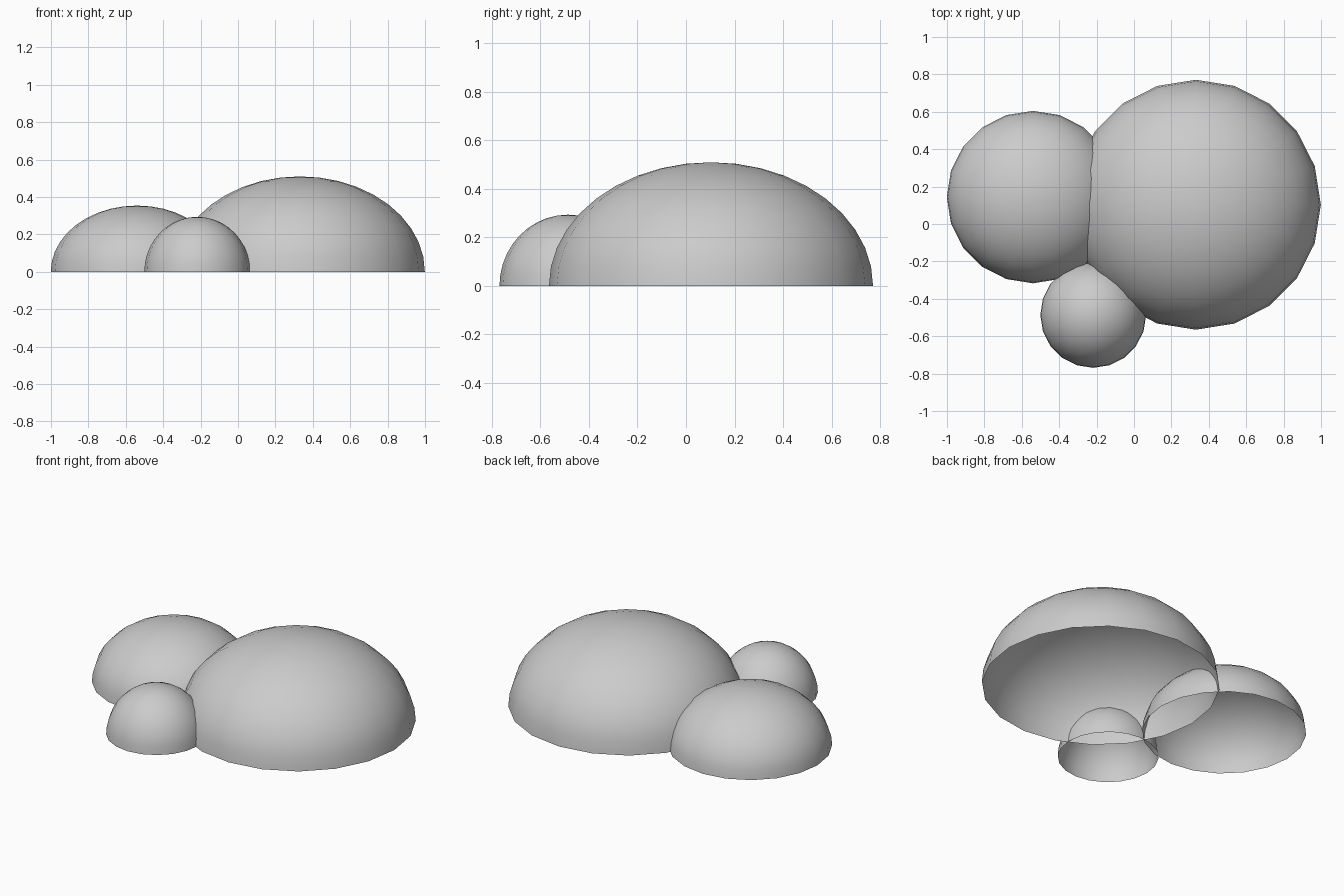
import bpy, bmesh
from math import sin, cos, pi

if "Cube" in bpy.data.objects:
    bpy.data.objects.remove(bpy.data.objects["Cube"])

SIDES, RINGS = 20, 10


def dome(name, x, y, radius, height):
    """Open-bottomed half ellipsoid: quarter-ellipse profile spun about z."""
    bm = bmesh.new()
    rows = []
    for i in range(RINGS):
        a = i / RINGS * pi / 2
        rows.append([bm.verts.new((radius * cos(a) * cos(2 * pi * j / SIDES),
                                   radius * cos(a) * sin(2 * pi * j / SIDES),
                                   height * sin(a))) for j in range(SIDES)])
    top = bm.verts.new((0, 0, height))
    for j in range(SIDES):
        k = (j + 1) % SIDES
        for low, high in zip(rows, rows[1:]):
            bm.faces.new((low[j], low[k], high[k], high[j]))
        bm.faces.new((rows[-1][j], rows[-1][k], top))
    for f in bm.faces:
        f.smooth = True
    mesh = bpy.data.meshes.new(name)
    bm.to_mesh(mesh)
    bm.free()
    obj = bpy.data.objects.new(name, mesh)
    obj.location = (x, y, 0)
    bpy.context.collection.objects.link(obj)
    return obj


# Three interpenetrating open domes
dome("large_dome", 0.331, 0.103, 0.668, 0.51)
dome("medium_dome", -0.54, 0.144, 0.461, 0.354)
dome("small_dome", -0.218, -0.486, 0.283, 0.294)
